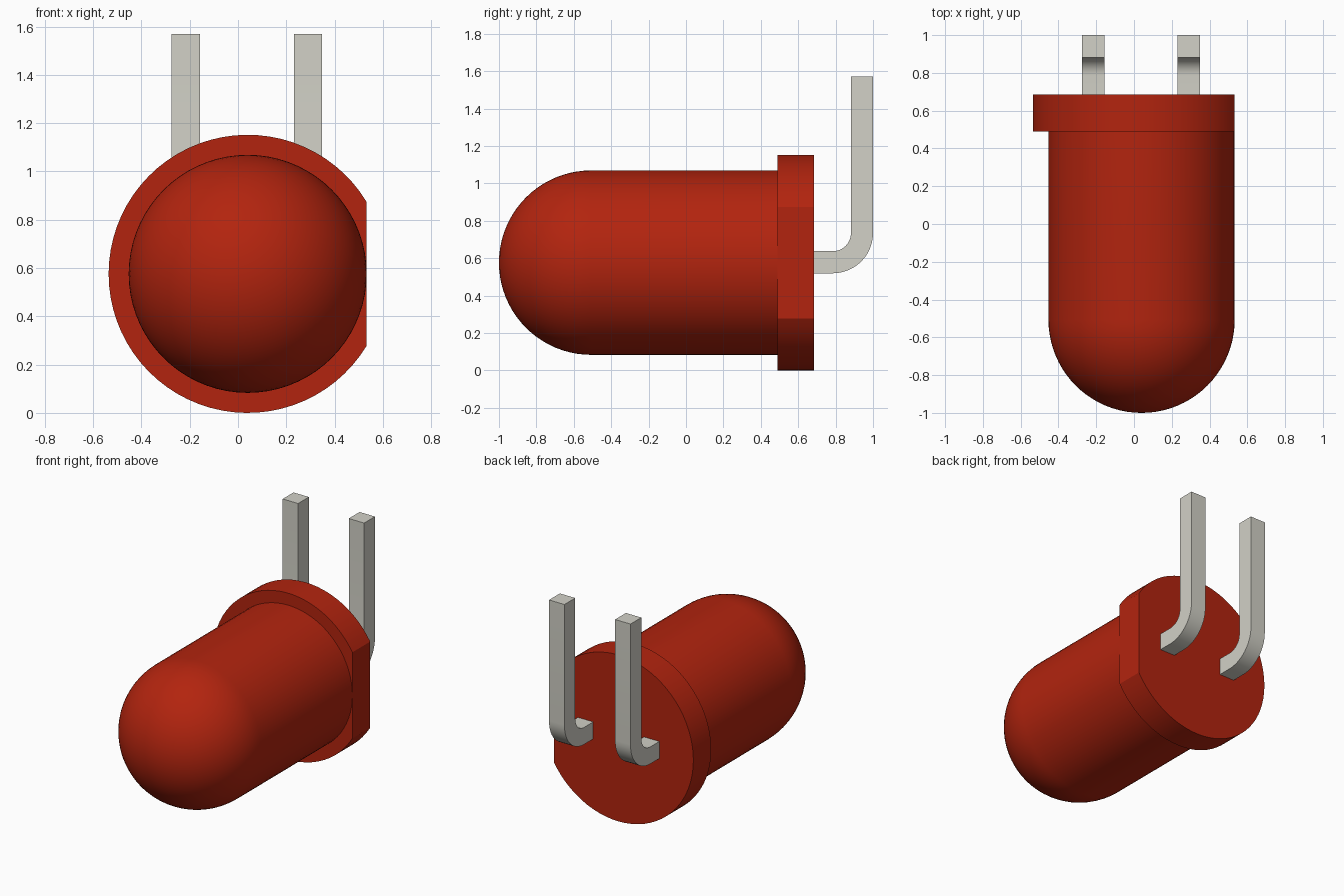
import bpy, bmesh, math
from mathutils import Matrix, Vector

cube = bpy.data.objects.get("Cube")
if cube:
    bpy.data.objects.remove(cube, do_unlink=True)

AXIS_X, AXIS_Z = 0.04, 0.576      # centre line of the lamp, running along y
BODY_R, FLANGE_R = 0.493, 0.576
FLANGE_FRONT, FLANGE_BACK = 0.49, 0.685


def material(name, rgb):
    mat = bpy.data.materials.new(name)
    mat.use_nodes = True
    colour = (*rgb, 1.0)
    mat.diffuse_color = colour
    mat.node_tree.nodes["Principled BSDF"].inputs["Base Color"].default_value = colour
    return mat


def finish(name, bm, mat, angle=30):
    bmesh.ops.recalc_face_normals(bm, faces=bm.faces)
    mesh = bpy.data.meshes.new(name)
    bm.to_mesh(mesh)
    bm.free()
    mesh.materials.append(mat)
    obj = bpy.data.objects.new(name, mesh)
    bpy.context.collection.objects.link(obj)
    bpy.ops.object.select_all(action="DESELECT")
    obj.select_set(True)
    bpy.context.view_layer.objects.active = obj
    bpy.ops.object.shade_smooth_by_angle(angle=math.radians(angle))
    return obj


def extrude_outline(name, points, direction, mat, angle=30):
    """Solid made by sweeping a closed outline straight along a vector."""
    bm = bmesh.new()
    face = bm.faces.new([bm.verts.new(p) for p in points])
    swept = bmesh.ops.extrude_face_region(bm, geom=[face], use_keep_orig=True)
    verts = [g for g in swept["geom"] if isinstance(g, bmesh.types.BMVert)]
    bmesh.ops.translate(bm, verts=verts, vec=Vector(direction))
    return finish(name, bm, mat, angle)


red = material("red plastic", (0.448, 0.0175, 0.0045))
metal = material("grey metal", (0.645, 0.638, 0.572))

# Bullet-shaped lens: quarter-circle dome and straight side spun about y
DOME_Y = -1 + BODY_R
steps = 20
profile = [(BODY_R * math.sin(a), DOME_Y - BODY_R * math.cos(a))
           for a in (math.pi / 2 * i / steps for i in range(steps + 1))]
profile.append((BODY_R, FLANGE_FRONT))
bm = bmesh.new()
verts = [bm.verts.new((AXIS_X + r, y, AXIS_Z)) for r, y in profile]
edges = [bm.edges.new(pair) for pair in zip(verts, verts[1:])]
bmesh.ops.spin(bm, geom=verts + edges, cent=(AXIS_X, 0, AXIS_Z), axis=(0, 1, 0),
               angle=2 * math.pi, steps=72)
bmesh.ops.remove_doubles(bm, verts=bm.verts, dist=0.0005)
finish("lens_body", bm, red)

# Rim with one flat side touching the lens on the left
half = math.acos(BODY_R / FLANGE_R)
count = 60
outline = []
for i in range(count + 1):
    a = half + (2 * math.pi - 2 * half) * i / count
    outline.append((AXIS_X + FLANGE_R * math.cos(a), FLANGE_FRONT,
                    AXIS_Z + FLANGE_R * math.sin(a)))
extrude_outline("flange", outline, (0, FLANGE_BACK - FLANGE_FRONT, 0), red)

# Square leads: out of the back, then bent upward
WIDTH, TOP = 0.118, 1.57
INNER, OUTER = 0.097, 0.215
bend_y = 1 - OUTER
bend_z = AXIS_Z - WIDTH / 2 + OUTER + 0.002


def arc(radius):
    return [(bend_y + radius * math.sin(a), bend_z - radius * math.cos(a))
            for a in (math.pi / 2 * i / 12 for i in range(13))]


start = FLANGE_BACK - 0.005
path = [(start, bend_z - OUTER)] + arc(OUTER) + [(1, TOP), (1 - WIDTH, TOP)]
path += arc(INNER)[::-1] + [(start, bend_z - INNER)]
for name, x in (("right_lead", -0.216), ("left_lead", 0.29)):
    extrude_outline(name, [(x - WIDTH / 2, y, z) for y, z in path], (WIDTH, 0, 0), metal)
